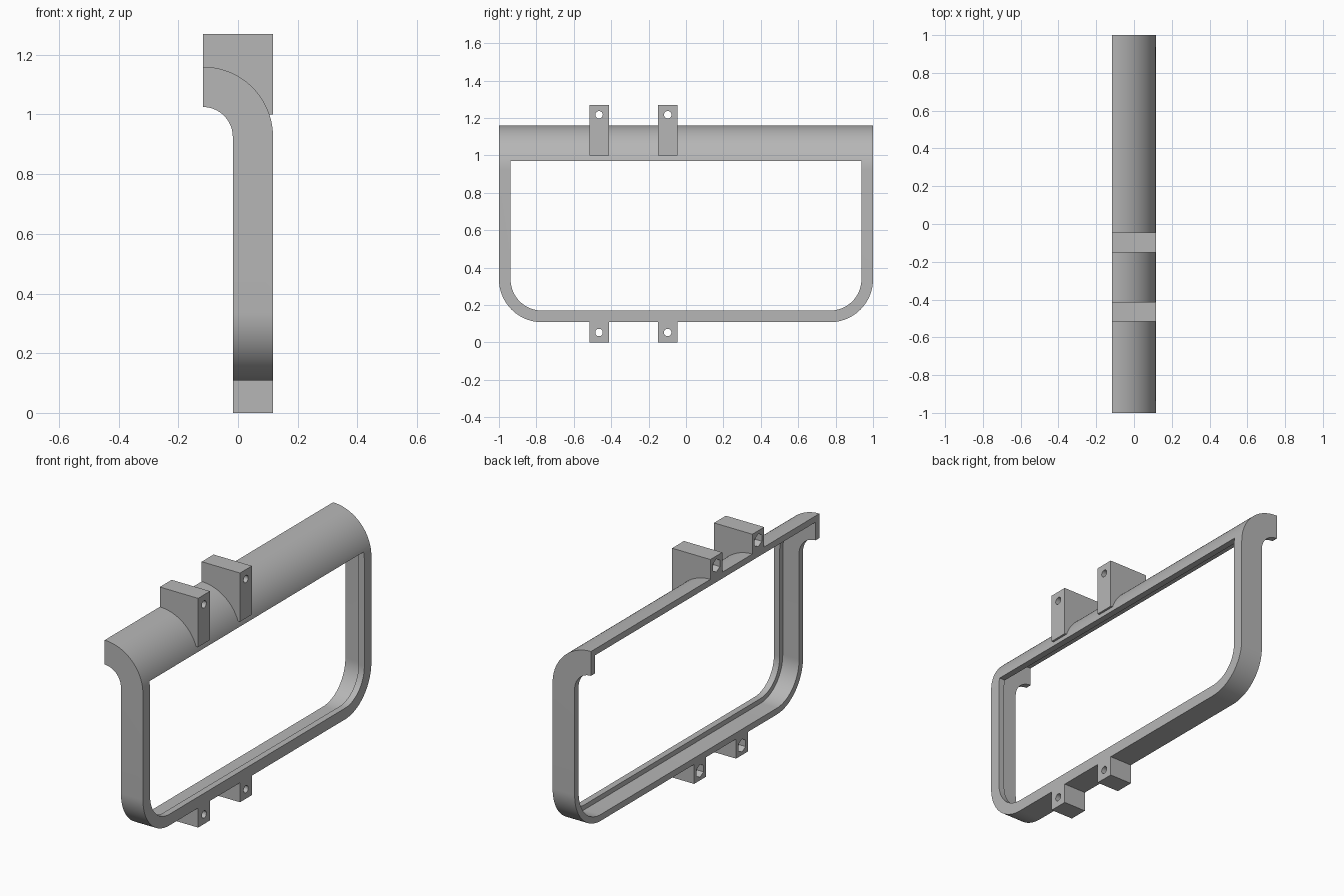
import bpy, bmesh, math
from mathutils import Vector

if "Cube" in bpy.data.objects:
    bpy.data.objects.remove(bpy.data.objects["Cube"], do_unlink=True)

grey = bpy.data.materials.new("plain grey")
grey.use_nodes = True
grey.diffuse_color = (0.47, 0.47, 0.47, 1)
grey.node_tree.nodes["Principled BSDF"].inputs["Base Color"].default_value = (0.47, 0.47, 0.47, 1)

HALF = 0.1175            # half depth in x
R, WALL = 0.235, 0.035   # hood radius and shell thickness
CZ = 0.925               # hood arc centre height
BACK = -HALF + 0.1       # rear face of the legs
BASE = 0.108             # underside of the frame


def arc(cx, cy, r, a0, a1, n=24):
    angles = [math.radians(a0 + (a1 - a0) * i / n) for i in range(n + 1)]
    return [(cx + r * math.cos(a), cy + r * math.sin(a)) for a in angles]


def prism(name, pts, axis, lo, hi):
    """Extrude a 2D outline: (x, z) along y, or (y, z) along x."""
    def place(p, d):
        return Vector((p[0], d, p[1])) if axis == "y" else Vector((d, p[0], p[1]))
    bm = bmesh.new()
    face = bm.faces.new([bm.verts.new(place(p, lo)) for p in pts])
    ext = bmesh.ops.extrude_face_region(bm, geom=[face])
    verts = [v for v in ext["geom"] if isinstance(v, bmesh.types.BMVert)]
    bmesh.ops.translate(bm, verts=verts, vec=place((0, 0), hi - lo))
    bmesh.ops.recalc_face_normals(bm, faces=bm.faces[:])
    mesh = bpy.data.meshes.new(name)
    bm.to_mesh(mesh)
    bm.free()
    mesh.materials.append(grey)
    ob = bpy.data.objects.new(name, mesh)
    bpy.context.collection.objects.link(ob)
    return ob


def select(ob):
    bpy.ops.object.select_all(action="DESELECT")
    ob.select_set(True)
    bpy.context.view_layer.objects.active = ob


def boolean(ob, other, operation):
    other.hide_render = True
    mod = ob.modifiers.new("cut", "BOOLEAN")
    mod.operation, mod.object, mod.solver = operation, other, "EXACT"
    select(ob)
    bpy.ops.object.modifier_apply(modifier=mod.name)
    bpy.data.objects.remove(other, do_unlink=True)


def outline(half, bottom, top, r):
    """Square top corners, rounded bottom corners."""
    return ([(half, top), (-half, top)]
            + arc(-half + r, bottom + r, r, 180, 270)
            + arc(half - r, bottom + r, r, 270, 360))


# Frame: hooked side profile trimmed to the rounded outline
hook = (arc(-HALF, CZ, R, 90, 0) + [(HALF, 0), (BACK, 0)]
        + arc(-HALF, CZ, BACK + HALF, 0, 90))
frame = prism("frame", hook, "y", -1, 1)
boolean(frame, prism("outer_trim", outline(1, BASE, 1.4, 0.23), "x", -0.5, 0.5), "INTERSECT")

# Rear recess follows the hood, leaving an even shell
hollow = arc(-HALF, CZ, R - WALL, 90, 0) + [(HALF - WALL, 0), (-0.4, 0), (-0.4, CZ + R - WALL)]
recess = prism("recess", hollow, "y", -1.2, 1.2)
boolean(recess, prism("recess_trim", outline(1 - WALL, BASE + WALL, 1.4, 0.195), "x", -0.6, 0.6),
        "INTERSECT")
boolean(frame, recess, "DIFFERENCE")

# Front window
boolean(frame, prism("window", outline(0.938, 0.17, 0.97, 0.168), "x", -0.5, 0.5), "DIFFERENCE")
parts = [frame]

# Mounting lugs with a bolt hole and a hexagonal nut pocket at the rear
upper = arc(-HALF, CZ, R - 0.012, 90, 20) + [(HALF, 1.0), (HALF, 1.27), (-HALF, 1.27)]
lower = [(BACK, 0), (HALF, 0), (HALF, BASE + 0.01), (BACK, BASE + 0.01)]
for side, y in (("front", -0.465), ("middle", -0.098)):
    for level, shape, rear, z in (("upper", upper, -HALF, 1.217), ("lower", lower, BACK, 0.053)):
        lug = prism(f"{level}_{side}_lug", shape, "y", y - 0.052, y + 0.052)
        boolean(lug, prism("bolt_hole", arc(y, z, 0.02, 0, 345, 23), "x", -0.3, 0.3), "DIFFERENCE")
        boolean(lug, prism("nut_pocket", arc(y, z, 0.036, 30, 330, 5), "x", rear - 0.1, rear + 0.04),
                "DIFFERENCE")
        parts.append(lug)

for ob in parts:
    select(ob)
    bpy.ops.object.shade_smooth_by_angle(angle=math.radians(30))
